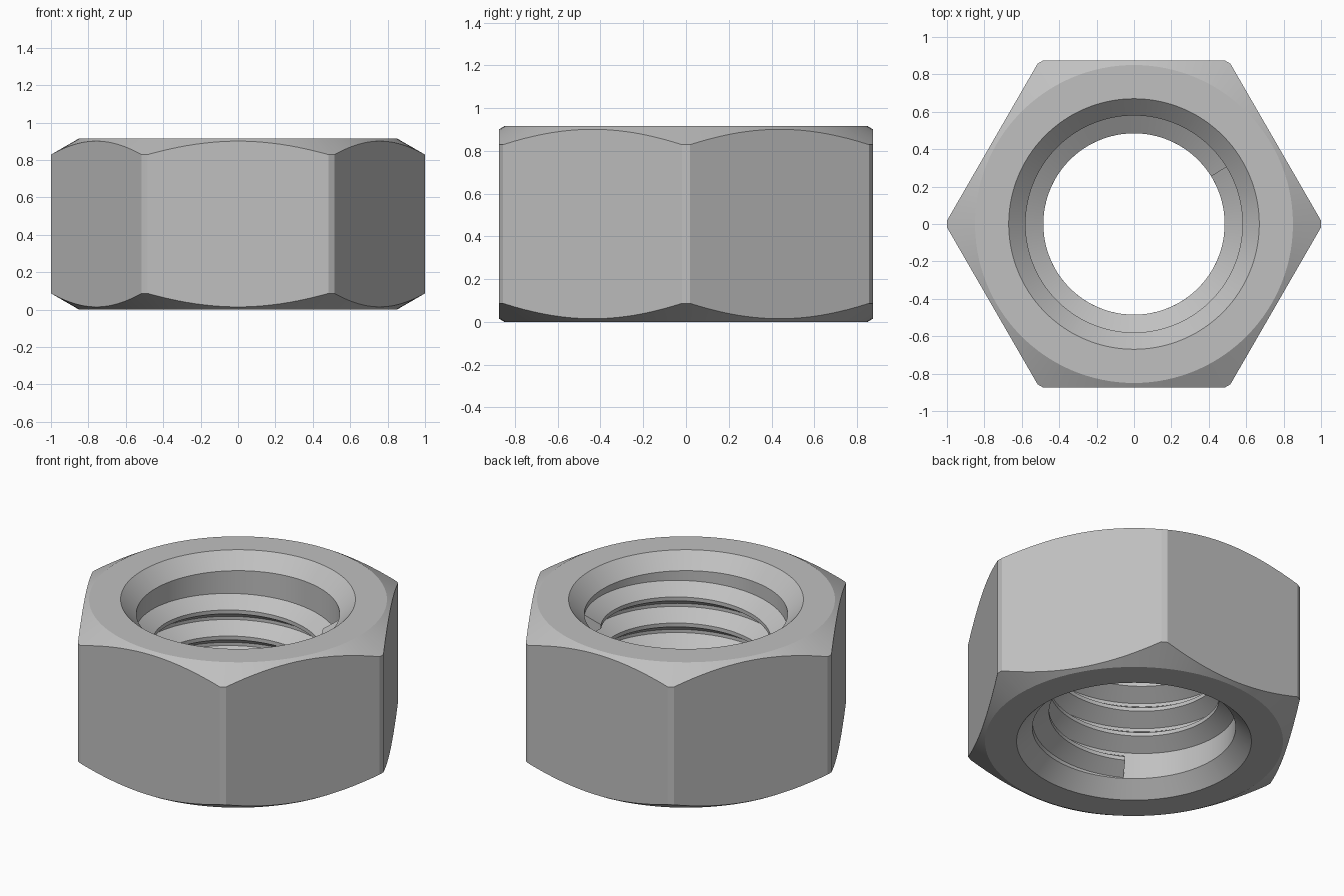
import bpy, bmesh, math

if "Cube" in bpy.data.objects:
    bpy.data.objects.remove(bpy.data.objects["Cube"])

HEIGHT = 0.915      # nut thickness
APOTHEM = 0.875     # half the width across flats
FACE_R = 0.85       # radius of the flat end faces
SINK_R = 0.67       # countersink mouth
BORE_R = 0.58       # smooth bore
CREST_R = 0.485     # thread crest
SINK_D = 0.09       # countersink depth
PITCH = 0.164

steel = bpy.data.materials.new("light steel grey")
steel.diffuse_color = (0.53, 0.53, 0.53, 1)
steel.use_nodes = True
steel.node_tree.nodes["Principled BSDF"].inputs["Base Color"].default_value = steel.diffuse_color


def finish(name, bm):
    bmesh.ops.recalc_face_normals(bm, faces=bm.faces)
    mesh = bpy.data.meshes.new(name)
    bm.to_mesh(mesh)
    bm.free()
    mesh.materials.append(steel)
    ob = bpy.data.objects.new(name, mesh)
    bpy.context.collection.objects.link(ob)
    bpy.ops.object.select_all(action='DESELECT')
    ob.select_set(True)
    bpy.context.view_layer.objects.active = ob
    bpy.ops.object.shade_smooth_by_angle(angle=math.radians(20))
    return ob


def skin(bm, sections, closed):
    """Bridge matching closed cross-sections into a tube."""
    rows = [[bm.verts.new(p) for p in s] for s in sections]
    pairs = list(zip(rows, rows[1:]))
    if closed:
        pairs.append((rows[-1], rows[0]))
    else:
        bm.faces.new(rows[0])
        bm.faces.new(rows[-1])
    for a, b in pairs:
        for i in range(len(a)):
            j = (i + 1) % len(a)
            bm.faces.new((a[i], a[j], b[j], b[i]))


def polar(r, a, z):
    return (r * math.cos(a), r * math.sin(a), z)


# Nut body: hexagon with corners turned to radius 1 and 30 degree chamfers
half = math.acos(APOTHEM)
flat_steps, corner_steps = 20, 2
sections = []
for side in range(6):
    mid = math.radians(30 + 60 * side)
    offsets = [-half + 2 * half * i / flat_steps for i in range(flat_steps)]
    gap = math.radians(60) - 2 * half
    offsets += [half + gap * i / corner_steps for i in range(corner_steps)]
    for off in offsets:
        a = mid + off
        r = min(1.0, APOTHEM / math.cos(off))
        drop = (r - FACE_R) * math.tan(math.radians(30))
        lower = [(BORE_R, SINK_D), (SINK_R, 0), (FACE_R, 0), (r, drop)]
        upper = [(rr, HEIGHT - z) for rr, z in reversed(lower)]
        sections.append([polar(rr, a, z) for rr, z in lower + upper])
bm = bmesh.new()
skin(bm, sections, True)
finish("nut_body", bm)

# Internal thread: right-handed helical ridge, slightly sunk into the bore
start, turns, z0 = math.radians(236), 3.433, 0.167
profile = [(BORE_R + 0.005, -0.075), (CREST_R, -0.012),
           (CREST_R, 0.012), (BORE_R + 0.005, 0.075)]
steps = 300
sections = []
for i in range(steps + 1):
    t = turns * i / steps
    a = start + 2 * math.pi * t
    sections.append([polar(r, a, z0 + PITCH * t + dz) for r, dz in profile])
bm = bmesh.new()
skin(bm, sections, False)
finish("internal_thread", bm)
